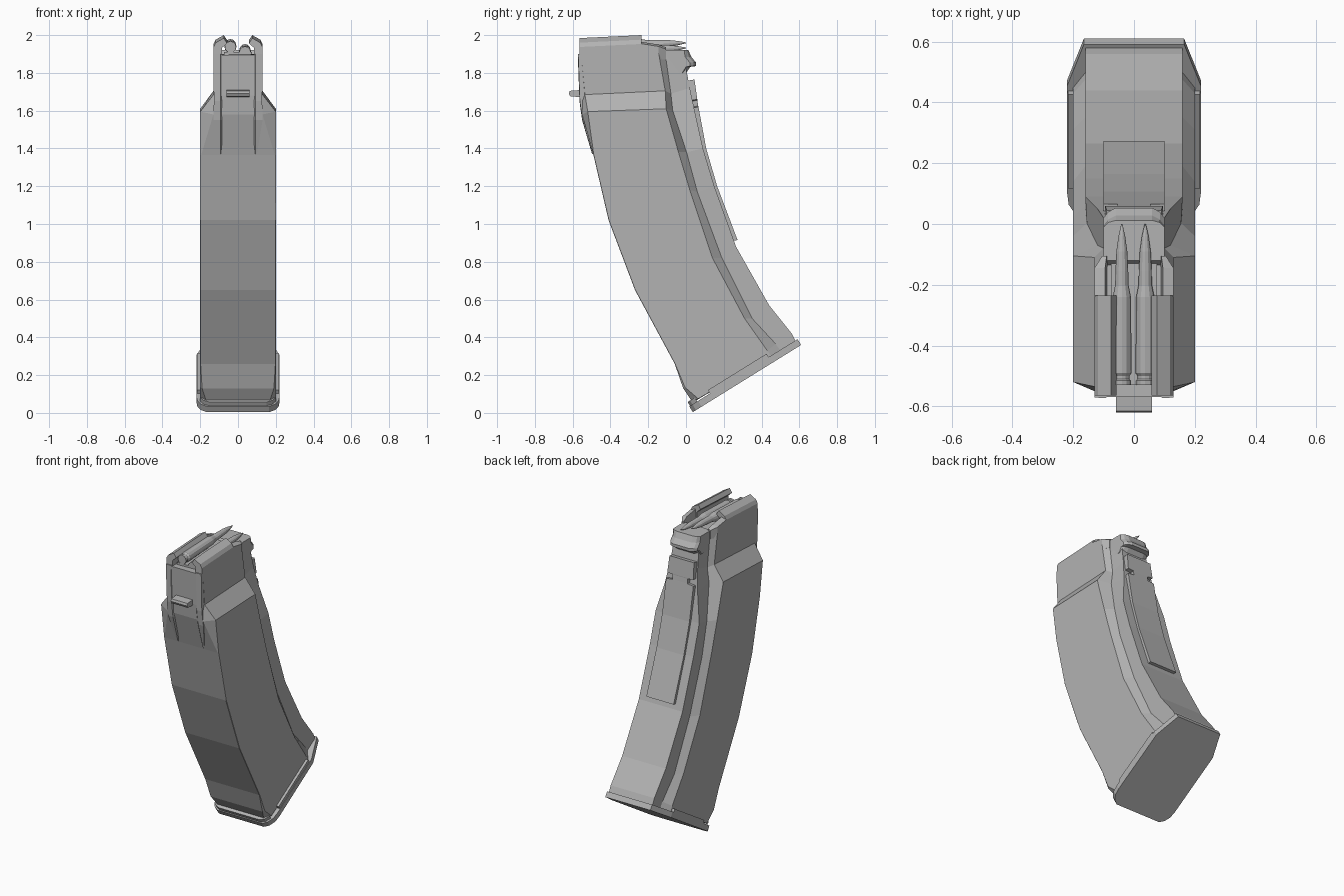
import bpy, bmesh, math
from mathutils import Vector, Matrix

grey = bpy.data.materials.new("grey metal")
grey.diffuse_color = (0.45, 0.45, 0.45, 1)


def finish(name, bm, smooth=False):
    bmesh.ops.recalc_face_normals(bm, faces=bm.faces)
    me = bpy.data.meshes.new(name)
    bm.to_mesh(me)
    bm.free()
    me.materials.append(grey)
    ob = bpy.data.objects.new(name, me)
    bpy.context.collection.objects.link(ob)
    if smooth:
        for p in me.polygons:
            p.use_smooth = len(p.vertices) < 5
    return ob


def loft(name, rings, smooth=False):
    bm = bmesh.new()
    vs = [[bm.verts.new(p) for p in r] for r in rings]
    n = len(rings[0])
    for a, b in zip(vs, vs[1:]):
        for i in range(n):
            j = (i + 1) % n
            bm.faces.new((a[i], a[j], b[j], b[i]))
    bm.faces.new(vs[0])
    bm.faces.new(vs[-1])
    return finish(name, bm, smooth)


def mirror_ring(half):
    return list(half) + [(-x, y, z) for x, y, z in reversed(half)]


def side_prism(name, pts, x0, x1):
    return loft(name, [[(x, y, z) for y, z in pts] for x in (x0, x1)])


def box(name, x0, x1, y0, y1, z0, z1):
    return side_prism(name, [(y0, z0), (y1, z0), (y1, z1), (y0, z1)], x0, x1)


# Curved body: half sections run front, front corner, rear edge, spine root, spine back
sections = [
    [(.095, -.57, 1.895), (.13, -.555, 1.90), (.13, -.145, 1.905), (.10, -.11, 1.90), (.09, -.01, 1.88)],
    [(.095, -.56, 1.68), (.13, -.535, 1.685), (.13, -.11, 1.705), (.10, -.08, 1.69), (.10, .02, 1.72)],
    [(.13, -.55, 1.58), (.20, -.52, 1.595), (.20, -.105, 1.61), (.12, -.07, 1.60), (.12, .05, 1.58)],
    [(.195, -.49, 1.365), (.20, -.488, 1.366), (.20, -.04, 1.38), (.155, .003, 1.38), (.16, .09, 1.40)],
    [(.198, -.41, 1.02), (.20, -.408, 1.021), (.20, .02, 1.18), (.16, .06, 1.17), (.16, .15, 1.20)],
    [(.198, -.27, .65), (.20, -.268, .651), (.20, .14, .82), (.16, .19, .82), (.16, .265, .88)],
    [(.198, -.06, .26), (.20, -.058, .261), (.20, .31, .50), (.16, .35, .50), (.16, .44, .57)],
    [(.19, -.015, .13), (.20, -.005, .135), (.20, .43, .33), (.16, .475, .365), (.16, .56, .42)],
    [(.165, .035, .055), (.20, .065, .075), (.20, .45, .30), (.16, .50, .33), (.16, .58, .38)],
]
loft("magazine_body", [mirror_ring(s) for s in sections])

# Raised spine panel with a pair of side notches
rows = [(.045, 1.765, .09), (.06, 1.66, .095), (.06, 1.655, .055), (.065, 1.625, .055),
        (.066, 1.62, .10), (.107, 1.40, .10), (.165, 1.20, .10), (.273, .915, .10)]
loft("spine_panel", [mirror_ring([(w, y - .06, z - .01), (w, y, z)]) for y, z, w in rows])

# Base plate and its raised side lips, laid along the sloping bottom
origin = Vector((0, .036, .004))
u = Vector((0, .85, .527)).normalized()
n = Vector((0, -u.z, u.y))


def on_plate(x, d, h):
    return tuple(origin + Vector((x, 0, 0)) + u * d + n * h)


outline = [(.165, 0), (.195, .02), (.215, .055), (.22, .10), (.22, .515), (.165, .675)]
loft("base_plate", [mirror_ring([on_plate(x, d, h) for x, d in outline]) for h in (0, .036)])
for s in (1, -1):
    loft("base_lip", [[on_plate(s * x, d, h) for x, d in
                       ((.19, .13), (.217, .13), (.217, .495), (.19, .495))] for h in (.03, .057)])
front_lip = [(.15, .005), (.18, .02), (.20, .05)]
loft("base_front_rim", [mirror_ring([on_plate(x, d, h) for x, d in front_lip]) for h in (.03, .06)])

# Feed lips: high folded part, then the lower wall behind it
for s in (1, -1):
    lip = [(.085, 1.88), (.13, 1.88), (.13, 1.945), (.118, 1.968), (.075, 1.992), (.058, 1.965), (.085, 1.94)]
    loft("feed_lip", [[(s * x, y, z + dz * (z > 1.9)) for x, z in lip]
                      for y, dz in ((-.565, -.008), (-.235, .008))])
    loft("rear_wall", [[(s * a, y, 1.87), (s * b, y, 1.87), (s * b, y, h - .01), (s * (a + .01), y, h)]
                       for y, a, b, h in ((-.24, .085, .13, 1.965), (-.145, .085, .13, 1.95),
                                          (-.105, .08, .105, 1.935))])
    # Tapered ribs beside the front channel
    loft("front_rib", [[(s * xi, y + .015, z), (s * .092, y - .01, z), (s * xo, y - .008, z), (s * xo, y + .03, z)]
                       for xi, xo, y, z in ((.086, .13, -.563, 1.90), (.065, .128, -.554, 1.65),
                                            (.068, .13, -.54, 1.55), (.088, .10, -.487, 1.37))])

# Front catch tab and rear locking lug
side_prism("front_tab", [(-.62, 1.69), (-.612, 1.675), (-.55, 1.672), (-.55, 1.71), (-.615, 1.705)], -.06, .06)
lug = [(.10, -.12, -.12), (.10, -.01, .02), (.085, .005, .04), (.06, .012, .053)]
loft("rear_lug", [
    mirror_ring([(x, lo - .01, 1.80) for x, lo, hi in lug]),
    mirror_ring([(x, lo + .01, 1.832) for x, lo, hi in lug]),
    mirror_ring([(x, hi, 1.836) for x, lo, hi in lug]),
    mirror_ring([(x, hi, 1.855) for x, lo, hi in lug]),
    mirror_ring([(x, hi - .025, 1.885) for x, lo, hi in lug]),
    mirror_ring([(x, lo, 1.922) for x, lo, hi in lug])])

# Follower platform and the two top rounds
box("follower", -.075, .075, -.53, -.13, 1.88, 1.91)
profile = [(-.53, .03), (-.515, .03), (-.51, .025), (-.50, .025), (-.49, .032), (-.24, .030),
           (-.20, .022), (-.155, .021), (-.09, .018), (-.04, .011), (0, .002)]
for x0, z0 in ((-.04, 1.937), (.037, 1.91)):
    loft("round", [[(x0 + r * math.cos(a * math.tau / 12), y,
                     z0 + (y + .53) * .042 + r * math.sin(a * math.tau / 12)) for a in range(12)]
                   for y, r in profile], smooth=False)
